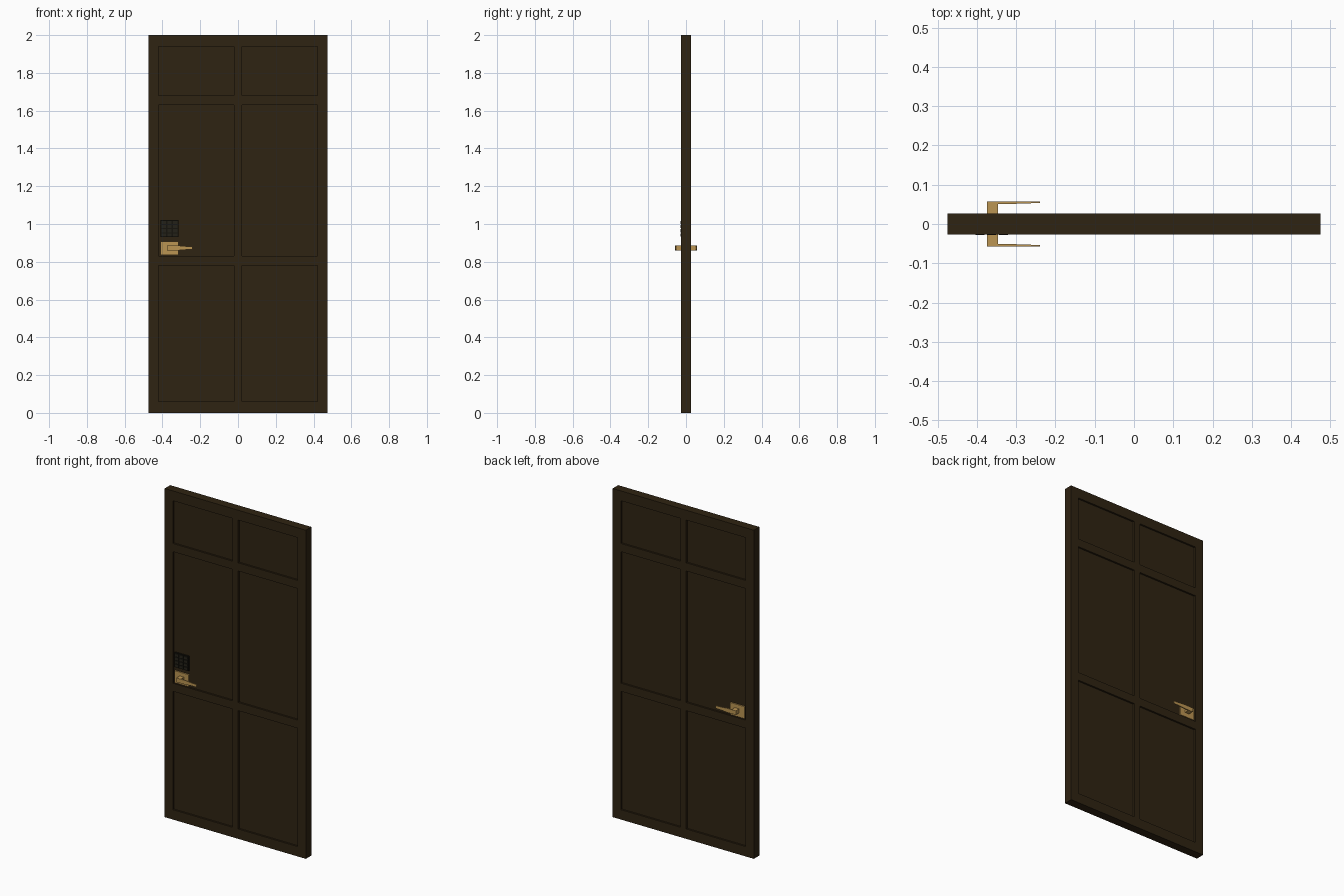
import bpy, bmesh
from mathutils import Vector

if "Cube" in bpy.data.objects:
    bpy.data.objects.remove(bpy.data.objects["Cube"])


def material(name, rgb):
    m = bpy.data.materials.new(name)
    m.diffuse_color = (*rgb, 1)
    m.use_nodes = True
    m.node_tree.nodes["Principled BSDF"].inputs["Base Color"].default_value = m.diffuse_color
    return m


WOOD = material("dark wood", (0.028, 0.017, 0.006))
BRASS = material("brass", (0.50, 0.30, 0.085))
BLACK = material("keypad black", (0.008, 0.007, 0.004))
BUTTON = material("button dark grey", (0.017, 0.015, 0.009))

HALF = 0.0265      # half thickness of the door
DEPTH = 0.01       # panel recess


def finish(bm, name, mat):
    bmesh.ops.recalc_face_normals(bm, faces=bm.faces)
    me = bpy.data.meshes.new(name)
    bm.to_mesh(me)
    bm.free()
    me.materials.append(mat)
    ob = bpy.data.objects.new(name, me)
    bpy.context.collection.objects.link(ob)
    return ob


def add_box(bm, x0, x1, y0, y1, z0, z1):
    verts = bmesh.ops.create_cube(bm, size=1)["verts"]
    for v in verts:
        v.co = Vector((x1 if v.co.x > 0 else x0,
                       y1 if v.co.y > 0 else y0,
                       z1 if v.co.z > 0 else z0))


def box(name, mat, *dims):
    bm = bmesh.new()
    add_box(bm, *dims)
    return finish(bm, name, mat)


# Door slab with six recessed panels on each side
columns = [(-0.42, -0.02), (0.02, 0.42)]
rows = [(0.06, 0.78), (0.83, 1.63), (1.68, 1.94)]
bm = bmesh.new()
add_box(bm, -0.475, 0.475, -HALF, HALF, 0, 2)
for axis, spans in (((1, 0, 0), columns), ((0, 0, 1), rows)):
    for cut in [c for span in spans for c in span]:
        bmesh.ops.bisect_plane(bm, geom=bm.verts[:] + bm.edges[:] + bm.faces[:],
                               plane_co=Vector(axis) * cut, plane_no=axis)
bm.normal_update()
panels = []
for f in bm.faces:
    c = f.calc_center_median()
    if abs(f.normal.y) > 0.9 and any(a < c.x < b for a, b in columns) \
            and any(a < c.z < b for a, b in rows):
        panels.append(f)
bmesh.ops.inset_individual(bm, faces=panels, thickness=0.0005, depth=-DEPTH)
finish(bm, "door_slab", WOOD)


# Lever handle on each side: square plate, stem and tapered lever
def lever(name, side):
    bm = bmesh.new()
    zc = 0.873
    sections = [(-0.375, 0.050, 0.0125), (-0.315, 0.051, 0.0125),
                (-0.275, 0.0525, 0.009), (-0.24, 0.0535, 0.008)]
    loops = []
    for x, y_in, h in sections:
        loops.append([bm.verts.new((x, side * y, zc + dz)) for y, dz in
                      ((y_in, -h), (0.057, -h), (0.057, h), (y_in, h))])
    for a, b in zip(loops, loops[1:]):
        for i in range(4):
            j = (i + 1) % 4
            bm.faces.new((a[i], a[j], b[j], b[i]))
    bm.faces.new(loops[0])
    bm.faces.new(loops[-1])
    return finish(bm, name, BRASS)


for label, s in (("front", -1), ("back", 1)):
    ys = sorted((s * (HALF - DEPTH - 0.002), s * (HALF - 0.002)))
    box(label + "_handle_plate", BRASS, -0.41, -0.315, *ys, 0.835, 0.908)
    ys = sorted((s * (HALF - 0.004), s * 0.052))
    box(label + "_handle_stem", BRASS, -0.375, -0.346, *ys, 0.8605, 0.8855)
    lever(label + "_handle_lever", s)

# Keypad on the front with a grid of buttons
box("keypad_plate", BLACK, -0.41, -0.315, -HALF + 0.002, -HALF + DEPTH + 0.002, 0.93, 1.02)
bm = bmesh.new()
for i in range(3):
    for j in range(4):
        x, z = -0.3925 + i * 0.03, 0.943 + j * 0.0213
        add_box(bm, x - 0.0115, x + 0.0115, -HALF - 0.002, -HALF + 0.004,
                z - 0.008, z + 0.008)
finish(bm, "keypad_buttons", BUTTON)
